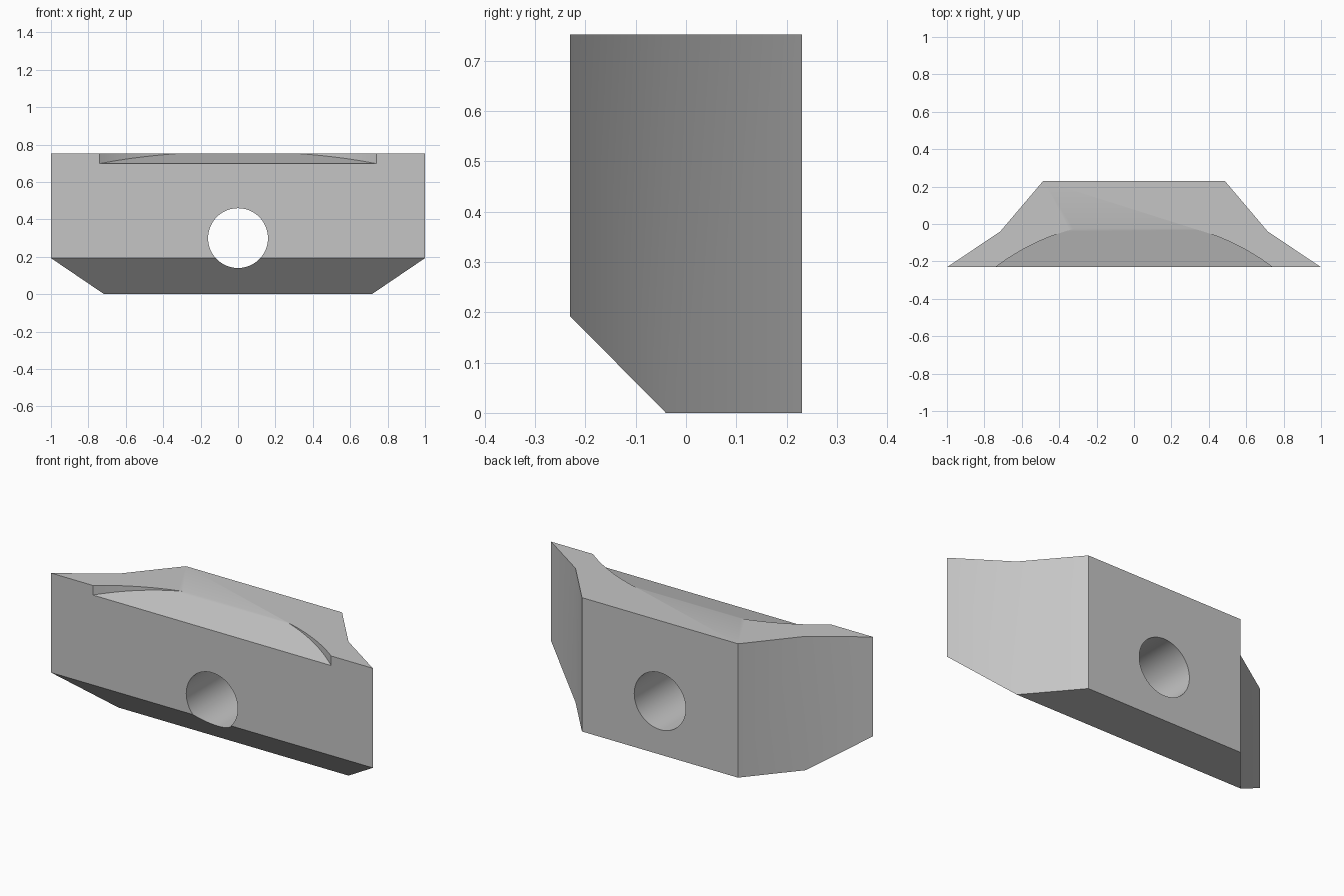
import bpy, bmesh, math

if "Cube" in bpy.data.objects:
    bpy.data.objects.remove(bpy.data.objects["Cube"], do_unlink=True)

HEIGHT, FRONT, BACK = 0.752, -0.231, 0.231

grey = bpy.data.materials.new("plain grey")
grey.use_nodes = True
colour = (0.56, 0.56, 0.56, 1)
grey.diffuse_color = colour
grey.node_tree.nodes["Principled BSDF"].inputs["Base Color"].default_value = colour


def prism(name, base, offset):
    """Extrude a flat outline along an offset into a closed solid."""
    bm = bmesh.new()
    face = bm.faces.new([bm.verts.new(p) for p in base])
    ext = bmesh.ops.extrude_face_region(bm, geom=[face])
    moved = [g for g in ext["geom"] if isinstance(g, bmesh.types.BMVert)]
    bmesh.ops.translate(bm, verts=moved, vec=offset)
    bmesh.ops.recalc_face_normals(bm, faces=bm.faces)
    mesh = bpy.data.meshes.new(name)
    bm.to_mesh(mesh)
    bm.free()
    mesh.materials.append(grey)
    obj = bpy.data.objects.new(name, mesh)
    bpy.context.collection.objects.link(obj)
    return obj


# Main block: mirrored plan outline raised to full height
half = [(1.0, FRONT), (0.715, -0.04), (0.485, BACK)]
plan = half + [(-x, y) for x, y in reversed(half)]
block = prism("clamp_block", [(x, y, 0) for x, y in plan], (0, 0, HEIGHT))

# Sloped lower front edge
bm = bmesh.new()
bm.from_mesh(block.data)
cut = bmesh.ops.bisect_plane(bm, geom=bm.verts[:] + bm.edges[:] + bm.faces[:],
                             plane_co=(0, -0.04, 0), plane_no=(0, -0.193, -0.191),
                             clear_outer=True)
rim = [g for g in cut["geom_cut"] if isinstance(g, bmesh.types.BMEdge)]
bmesh.ops.holes_fill(bm, edges=bm.edges[:], sides=0)
bmesh.ops.remove_doubles(bm, verts=bm.verts, dist=0.0001)
bmesh.ops.recalc_face_normals(bm, faces=bm.faces)
bm.to_mesh(block.data)
bm.free()

# Round through hole
hole = prism("hole_cutter",
             [(0.16 * math.cos(a), -0.6, 0.30 + 0.16 * math.sin(a))
              for a in (math.tau * i / 64 for i in range(64))], (0, 1.2, 0))

# Scoop in the top: round plan, floor rising from the front edge to the top
radius, centre, steps = 1.23, -1.213, 64
slope = (HEIGHT - 0.698) / 0.205
reach = math.asin(0.85 / radius)
arc = []
for i in range(steps + 1):
    a = reach * (2 * i / steps - 1)
    y = centre + radius * math.cos(a)
    arc.append((radius * math.sin(a), y, 0.698 + slope * (y - FRONT)))
scoop = prism("scoop_cutter", arc, (0, 0, 0.5))

for cutter in (hole, scoop):
    cutter.hide_render = True
    cutter.hide_viewport = True
    mod = block.modifiers.new(cutter.name, "BOOLEAN")
    mod.operation = "DIFFERENCE"
    mod.solver = "EXACT"
    mod.object = cutter

# Bake the cuts, then smooth the gentle edges
bpy.context.view_layer.update()
baked = bpy.data.meshes.new_from_object(
    block.evaluated_get(bpy.context.evaluated_depsgraph_get()))
block.modifiers.clear()
block.data = baked
for cutter in (hole, scoop):
    bpy.data.objects.remove(cutter, do_unlink=True)

bpy.ops.object.select_all(action="DESELECT")
block.select_set(True)
bpy.context.view_layer.objects.active = block
bpy.ops.object.shade_smooth_by_angle(angle=math.radians(30))
